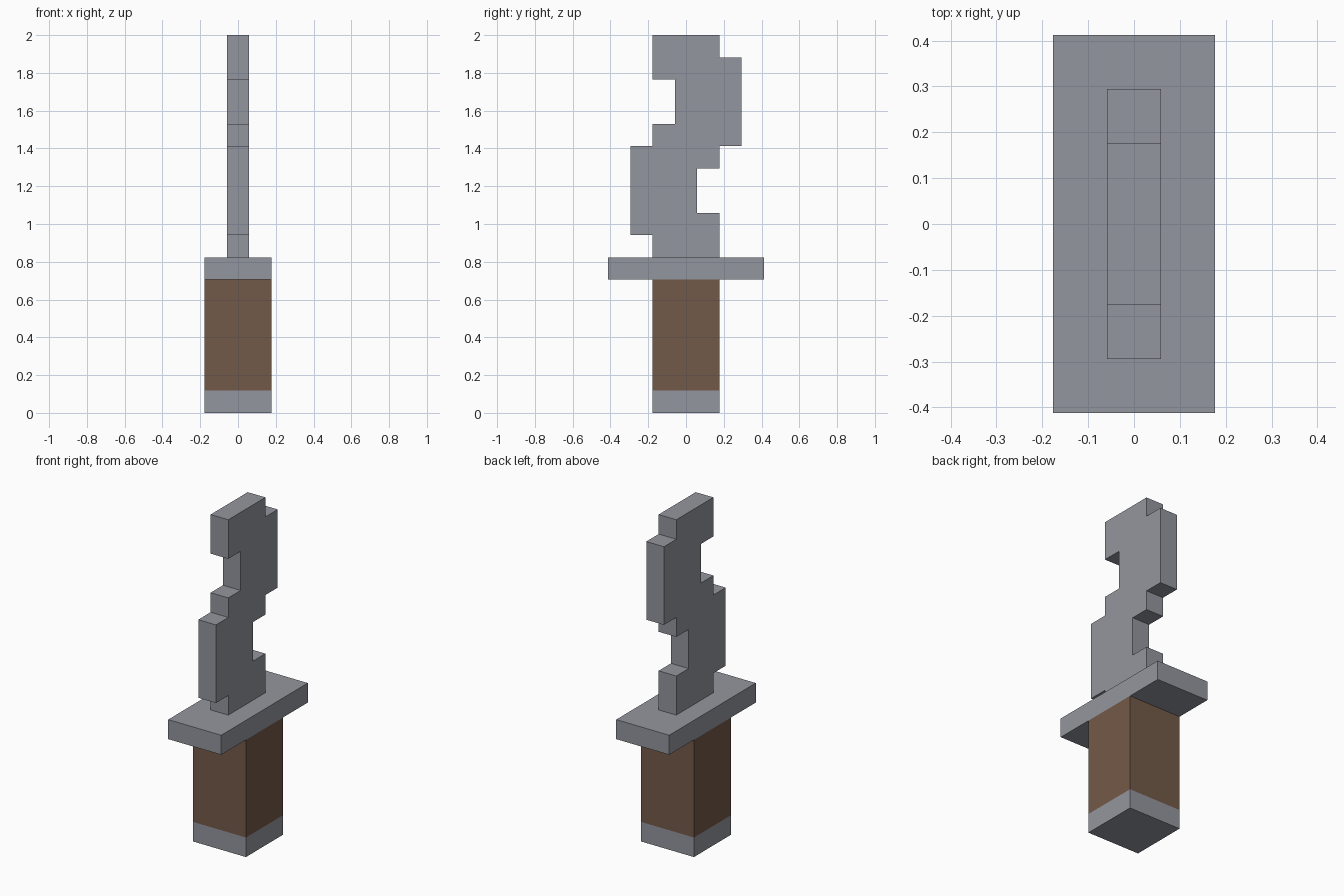
import bpy
import bmesh

cube = bpy.data.objects.get("Cube")
if cube:
    bpy.data.objects.remove(cube, do_unlink=True)

U = 2 / 17  # one block of the design grid


def material(name, rgb):
    mat = bpy.data.materials.new(name)
    mat.use_nodes = True
    color = (*rgb, 1)
    mat.diffuse_color = color
    mat.node_tree.nodes["Principled BSDF"].inputs["Base Color"].default_value = color
    return mat


steel = material("steel grey", (0.296, 0.305, 0.342))
wood = material("wood brown", (0.171, 0.100, 0.065))


def slab(name, outline, half_width, mat):
    """Extrude a (y, z) outline, in blocks, symmetrically along x."""
    bm = bmesh.new()
    face = bm.faces.new([bm.verts.new((-half_width * U, y * U, z * U)) for y, z in outline])
    side = bmesh.ops.extrude_face_region(bm, geom=[face])["geom"]
    verts = [v for v in side if isinstance(v, bmesh.types.BMVert)]
    bmesh.ops.translate(bm, verts=verts, vec=(2 * half_width * U, 0, 0))
    bmesh.ops.recalc_face_normals(bm, faces=bm.faces)
    mesh = bpy.data.meshes.new(name)
    bm.to_mesh(mesh)
    bm.free()
    mesh.materials.append(mat)
    obj = bpy.data.objects.new(name, mesh)
    bpy.context.collection.objects.link(obj)
    return obj


def box(name, half_depth, bottom, top, mat):
    d = half_depth
    return slab(name, [(-d, bottom), (d, bottom), (d, top), (-d, top)], 1.5, mat)


# Handle parts, stacked from the ground up
box("pommel", 1.5, 0, 1, steel)
box("grip", 1.5, 1, 6, wood)
box("guard", 3.5, 6, 7, steel)

# Stepped wavy blade: (bottom, top, front edge, back edge) of each row
rows = [
    (7, 8, -1.5, 1.5), (8, 9, -2.5, 1.5), (9, 11, -2.5, 0.5), (11, 12, -2.5, 1.5),
    (12, 13, -1.5, 2.5), (13, 15, -0.5, 2.5), (15, 16, -1.5, 2.5), (16, 17, -1.5, 1.5),
]
back = [(b, z) for z0, z1, f, b in rows for z in (z0, z1)]
front = [(f, z) for z0, z1, f, b in rows for z in (z0, z1)]
outline = []
for point in back + front[::-1]:
    if point not in outline:
        outline.append(point)
slab("blade", outline, 0.5, steel)
